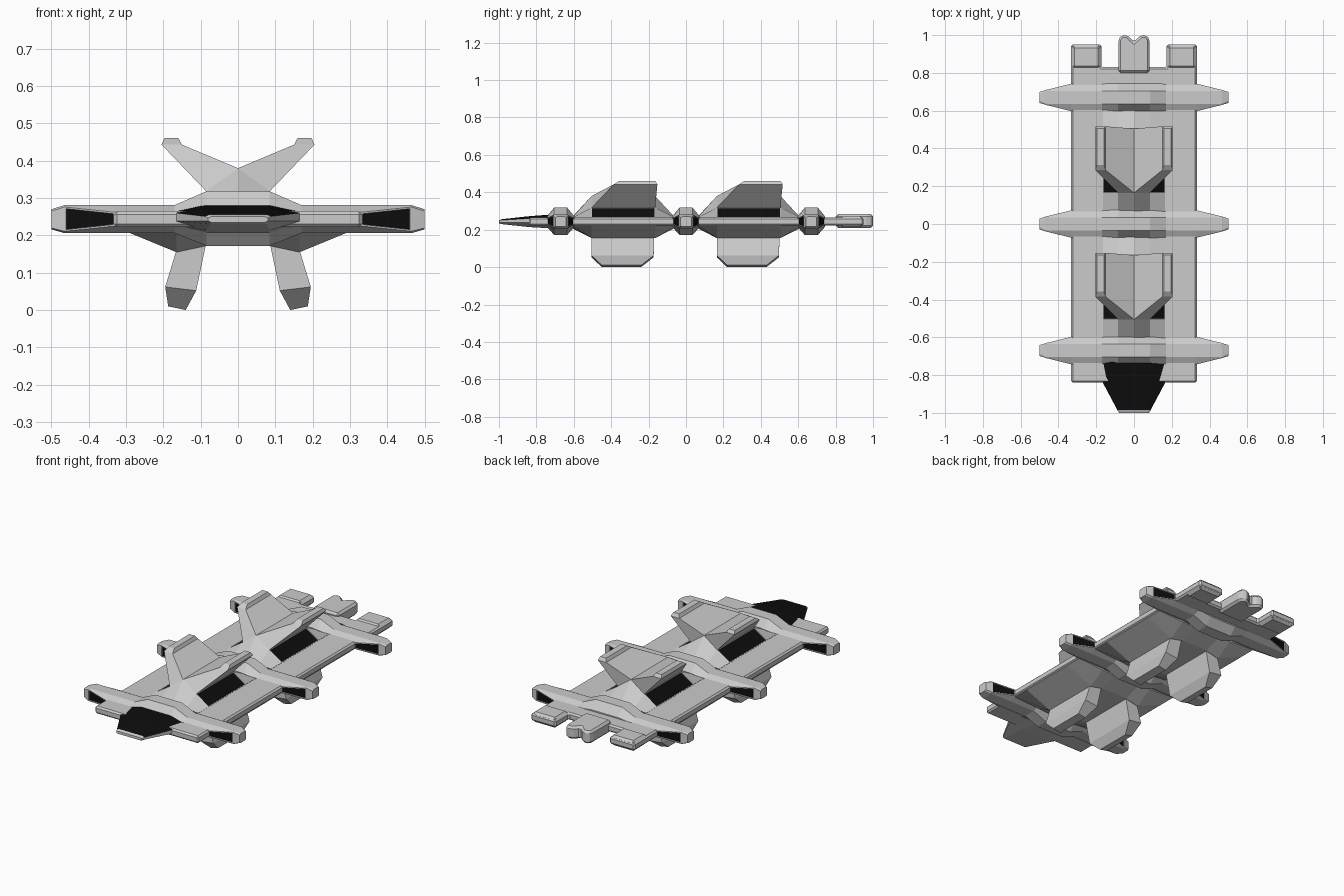
import bpy, bmesh

if "Cube" in bpy.data.objects:
    bpy.data.objects.remove(bpy.data.objects["Cube"])

black = bpy.data.materials.new("black_glass")
black.diffuse_color = (0.004, 0.004, 0.004, 1)
black.use_nodes = True
black.node_tree.nodes["Principled BSDF"].inputs["Base Color"].default_value = black.diffuse_color
grey = bpy.data.materials.new("grey_hull")
grey.diffuse_color = (0.8, 0.8, 0.8, 1)
grey.use_nodes = True
grey.node_tree.nodes["Principled BSDF"].inputs["Base Color"].default_value = grey.diffuse_color


def finish(name, bm, colored=False):
    bmesh.ops.recalc_face_normals(bm, faces=bm.faces)
    me = bpy.data.meshes.new(name)
    bm.to_mesh(me)
    bm.free()
    if colored:
        me.materials.append(grey)
        me.materials.append(black)
    ob = bpy.data.objects.new(name, me)
    bpy.context.collection.objects.link(ob)
    return ob


def loft(rings):
    """Skin equal-length closed rings and cap both ends."""
    bm = bmesh.new()
    vs = [[bm.verts.new(p) for p in r] for r in rings]
    n = len(rings[0])
    for a, b in zip(vs, vs[1:]):
        for i in range(n):
            j = (i + 1) % n
            bm.faces.new((a[i], a[j], b[j], b[i]))
    bm.faces.new(vs[0])
    bm.faces.new(vs[-1])
    bmesh.ops.recalc_face_normals(bm, faces=bm.faces)
    return bm


def slab(name, half, z0, z1, bevel):
    """Extrude a half outline (x >= 0), mirrored across x."""
    pts = half + [(-x, y) for x, y in reversed(half) if x > 0]
    ob = finish(name, loft([[(x, y, z) for x, y in pts] for z in (z0, z1)]))
    m = ob.modifiers.new("rim", 'BEVEL')
    m.width, m.segments = bevel, 1
    return ob


def inset_black(bm, faces, thick, depth):
    bmesh.ops.inset_individual(bm, faces=faces, thickness=thick, depth=0)
    bmesh.ops.inset_individual(bm, faces=faces, thickness=0.001, depth=depth)
    for f in faces:
        f.material_index = 1


# Flat deck with tail prongs
slab("deck_plate", [(0, -.84), (.333, -.84), (.333, .95), (.172, .95), (.172, .83), (0, .83)],
     .222, .265, .009)
slab("tail_coupler", [(0, .80), (.083, .80), (.083, .978), (.065, 1.0), (.036, 1.0), (0, .965)],
     .21, .283, .012)
for s in (-1, 1):
    bm = bmesh.new()
    bmesh.ops.create_cube(bm, size=1)
    for v in bm.verts:
        v.co.x = s * .2525 + v.co.x * .15
        v.co.y = .885 + v.co.y * .12
        v.co.z = .2435 + v.co.z * .06
    m = finish("tail_prong", bm).modifiers.new("rim", 'BEVEL')
    m.width, m.segments = .012, 1

# Wedge nose with black top
rings = []
for y, w, f, lo, ml, mh, hi in ((-.70, .165, .085, .206, .224, .266, .283),
                                (-.84, .165, .085, .214, .238, .260, .272),
                                (-.985, .088, .075, .230, .238, .251, .256),
                                (-1.0, .08, .072, .235, .239, .246, .250)):
    half = [(f, lo), (w, ml), (w, mh), (f, hi)]
    rings.append([(x, y, z) for x, z in half] + [(-x, y, z) for x, z in reversed(half)])
bm = loft(rings)
for f in bm.faces:
    if f.normal.z > .3 and f.calc_center_median().y > -.98:
        f.material_index = 1
finish("nose", bm, True)

# Cross ribs: octagon sections along x, black windows near the tips
stations = [(.085, .073, .035, .172, .215, .272, .318), (.17, .073, .035, .206, .225, .262, .281),
            (.33, .073, .035, .206, .225, .262, .281), (.465, .040, .034, .206, .211, .276, .281),
            (.5, .029, .018, .216, .22, .265, .27)]
both = [(-s[0],) + s[1:] for s in reversed(stations)] + stations
for yc in (-.67, 0, .67):
    rings = []
    for x, h, f, lo, ml, mh, hi in both:
        half = [(f, lo), (h, ml), (h, mh), (f, hi)]
        rings.append([(x, yc + y, z) for y, z in half] + [(x, yc - y, z) for y, z in reversed(half)])
    bm = loft(rings)
    wins = [f for f in bm.faces
            if .35 < abs(f.calc_center_median().x) < .45 and abs(f.normal.y) > .85]
    inset_black(bm, wins, .006, -.005)
    finish("cross_rib", bm, True)

for c in (-.335, .335):
    # Raised spine with black side windows
    rings = []
    for y, top, sh in ((-.27, .272, .268), (-.17, .38, .318), (.17, .38, .318), (.27, .272, .268)):
        half = [(.165, .25), (.165, .266), (.085, sh)]
        rings.append([(x, c + y, z) for x, z in half] + [(0, c + y, top)]
                     + [(-x, c + y, z) for x, z in reversed(half)])
    bm = loft(rings)
    wins = [f for f in bm.faces
            if .12 < abs(f.calc_center_median().x) < .13 and abs(f.calc_center_median().y - c) < .05]
    inset_black(bm, wins, .004, -.003)
    finish("spine", bm, True)

    # Belly fairing
    rings = []
    for y, k in ((-.27, 0), (-.17, 1), (.17, 1), (.27, 0)):
        half = [(.33, .24), (.328, .222), (.165, .212 - .057 * k), (.085, .206 - .034 * k)]
        rings.append([(x, c + y, z) for x, z in half] + [(-x, c + y, z) for x, z in reversed(half)])
    finish("belly_fairing", loft(rings))

    # Canted fins above, canted feet below
    for s in (-1, 1):
        fin = ((0, .085, .38, .318, -.17, .17), (.15, .205, .443, .443, -.05, .182),
               (.16, .197, .461, .461, -.022, .170))
        foot = ((.085, .165, .18, .16, -.17, .165), (.112, .195, .052, .062, -.17, .162),
                (.14, .187, .0, .01, -.115, .095))
        for name, spec in (("fin", fin), ("foot", foot)):
            finish(name, loft([[(s * a, c + y0, za), (s * b, c + y0, zb),
                                (s * b, c + y1, zb), (s * a, c + y1, za)]
                               for a, b, za, zb, y0, y1 in spec]))
